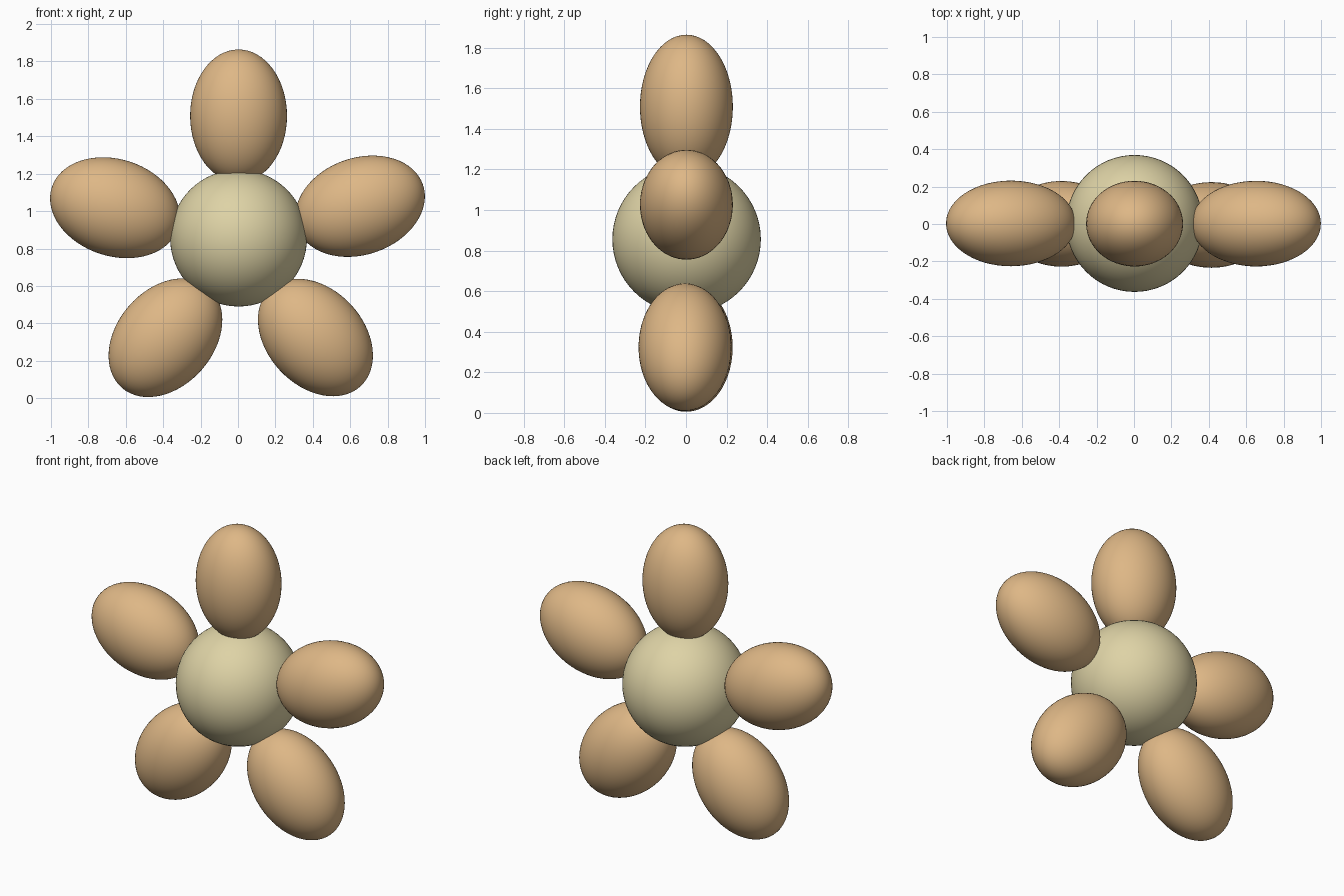
import bpy
import math

if "Cube" in bpy.data.objects:
    bpy.data.objects.remove(bpy.data.objects["Cube"])


def material(name, color):
    m = bpy.data.materials.new(name)
    m.diffuse_color = (*color, 1.0)
    m.use_nodes = True
    m.node_tree.nodes["Principled BSDF"].inputs["Base Color"].default_value = m.diffuse_color
    return m


tan = material("warm_tan", (0.73, 0.474, 0.238))
cream = material("pale_cream", (0.73, 0.65, 0.38))


def ellipsoid(name, location, radii, tilt, mat):
    """Smooth ellipsoid, rotated by tilt degrees clockwise as seen from the front."""
    bpy.ops.mesh.primitive_uv_sphere_add(segments=64, ring_count=32, radius=1)
    obj = bpy.context.object
    obj.name = name
    obj.scale = radii
    bpy.ops.object.transform_apply(location=False, rotation=False, scale=True)
    obj.location = location
    obj.rotation_euler = (0, math.radians(tilt), 0)
    obj.data.materials.append(mat)
    bpy.ops.object.shade_smooth()
    return obj


# Round core
ellipsoid("core", (0.003, 0.003, 0.856), (0.366, 0.366, 0.366), 0, cream)

# Five petals around the core: name, position, tilt from vertical
petals = [
    ("top_petal", (0.003, 0.002, 1.509), 0),
    ("upper_right_petal", (0.653, 0.002, 1.026), 71),
    ("lower_right_petal", (0.414, -0.005, 0.324), 137),
    ("lower_left_petal", (-0.388, 0.001, 0.323), -139),
    ("upper_left_petal", (-0.658, 0.003, 1.018), -72),
]
for name, location, tilt in petals:
    ellipsoid(name, location, (0.259, 0.229, 0.355), tilt, tan)
